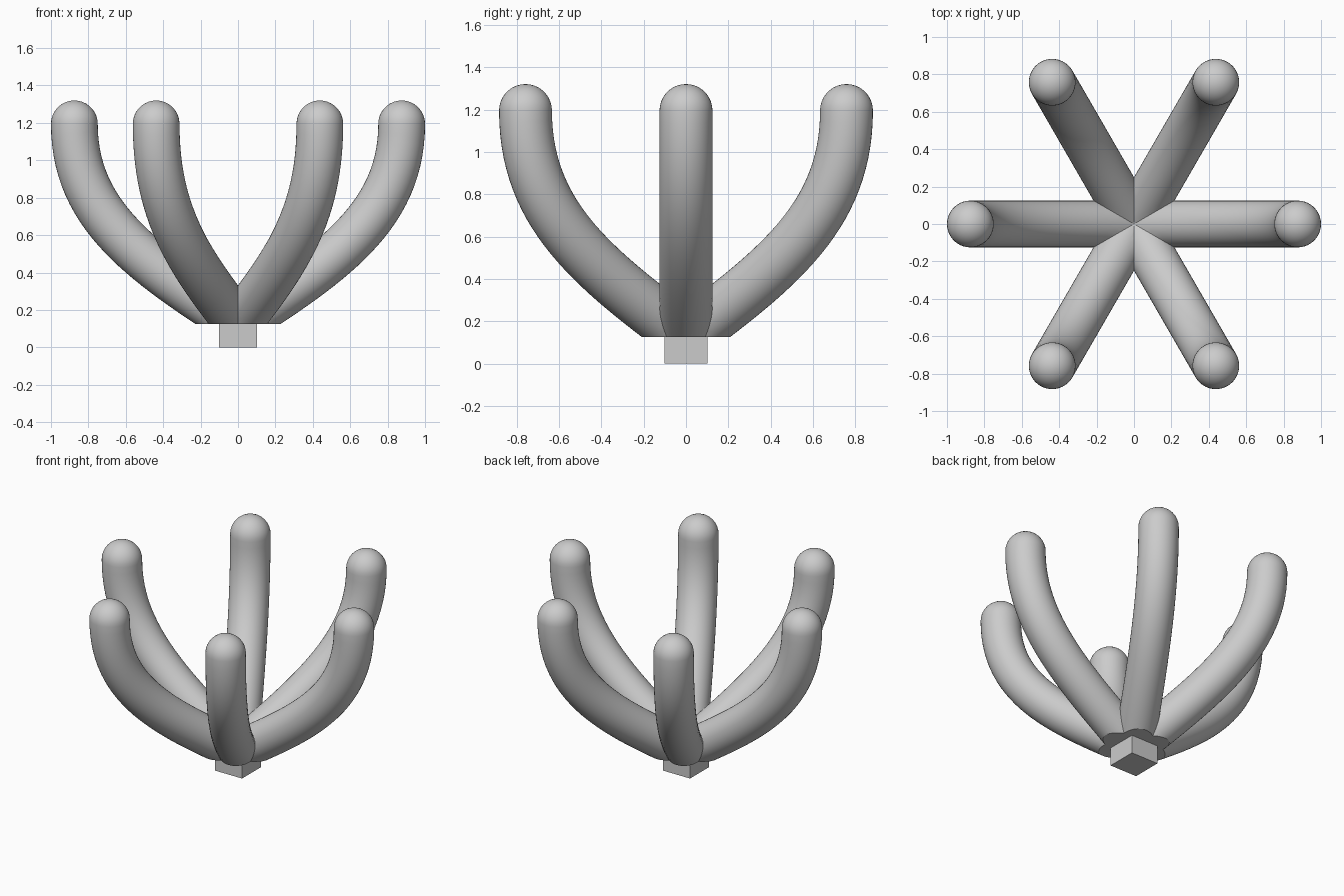
import bpy, bmesh, math
from mathutils import Vector, Matrix

if "Cube" in bpy.data.objects:
    bpy.data.objects.remove(bpy.data.objects["Cube"])

R, SIDES, STEPS, ARMS = 0.125, 40, 28, 6
FLOOR = 0.125
P = [Vector((0, 0, 0.125)), Vector((0.5, 0, 0.45)),
     Vector((0.875, 0, 0.70)), Vector((0.875, 0, 1.195))]


def bezier(t):
    u = 1 - t
    pos = P[0]*u**3 + P[1]*3*u*u*t + P[2]*3*u*t*t + P[3]*t**3
    tan = (P[1]-P[0])*u*u + (P[2]-P[1])*2*u*t + (P[3]-P[2])*t*t
    return pos, tan.normalized()


# rings along one arm: (centre, direction, radius), started behind the hub
rings = [(*bezier(i / STEPS), R) for i in range(STEPS + 1)]
start_dir = rings[0][1]
rings.insert(0, (P[0] - start_dir * 0.3, start_dir, R))
for i in range(1, 9):  # rounded tip
    a = math.pi / 2 * i / 9
    rings.append((P[3] + Vector((0, 0, R * math.sin(a))), Vector((0, 0, 1)), R * math.cos(a)))

bm = bmesh.new()
side = Vector((0, 1, 0))
loops = []
for c, d, r in rings:
    n = side.cross(d)
    loops.append([bm.verts.new(c + r * (side * math.cos(2*math.pi*k/SIDES) + n * math.sin(2*math.pi*k/SIDES)))
                  for k in range(SIDES)])
for a, b in zip(loops, loops[1:]):
    for k in range(SIDES):
        j = (k + 1) % SIDES
        bm.faces.new((a[k], a[j], b[j], b[k]))
tip = bm.verts.new(P[3] + Vector((0, 0, R)))
for k in range(SIDES):
    bm.faces.new((loops[-1][k], loops[-1][(k + 1) % SIDES], tip))

# trim to a 60 degree wedge and cut flat underneath
h = math.pi / ARMS
for co, no in (((0, 0, 0), (-math.sin(h), math.cos(h), 0)),
               ((0, 0, 0), (-math.sin(h), -math.cos(h), 0)),
               ((0, 0, FLOOR), (0, 0, -1))):
    bmesh.ops.bisect_plane(bm, geom=bm.verts[:] + bm.edges[:] + bm.faces[:],
                           plane_co=co, plane_no=no, clear_outer=True, dist=1e-5)

# repeat the arm around the hub and weld the seams
source = bm.verts[:] + bm.edges[:] + bm.faces[:]
for i in range(1, ARMS):
    copy = bmesh.ops.duplicate(bm, geom=source)["geom"]
    bmesh.ops.rotate(bm, cent=(0, 0, 0), matrix=Matrix.Rotation(i * 2 * h, 3, 'Z'),
                     verts=[g for g in copy if isinstance(g, bmesh.types.BMVert)])
bmesh.ops.remove_doubles(bm, verts=bm.verts[:], dist=2e-4)
bmesh.ops.holes_fill(bm, edges=[e for e in bm.edges if e.is_boundary], sides=0)
bmesh.ops.recalc_face_normals(bm, faces=bm.faces[:])

mesh = bpy.data.meshes.new("branching_arms")
bm.to_mesh(mesh)
bm.free()
arms = bpy.data.objects.new("branching_arms", mesh)
bpy.context.collection.objects.link(arms)
bpy.ops.object.select_all(action='DESELECT')
arms.select_set(True)
bpy.context.view_layer.objects.active = arms
bpy.ops.object.shade_smooth_by_angle(angle=math.radians(30))

# square base peg
bpy.ops.mesh.primitive_cube_add(size=1, location=(0, 0, 0.075))
base = bpy.context.object
base.name = "base_block"
base.scale = (0.205, 0.205, 0.15)
